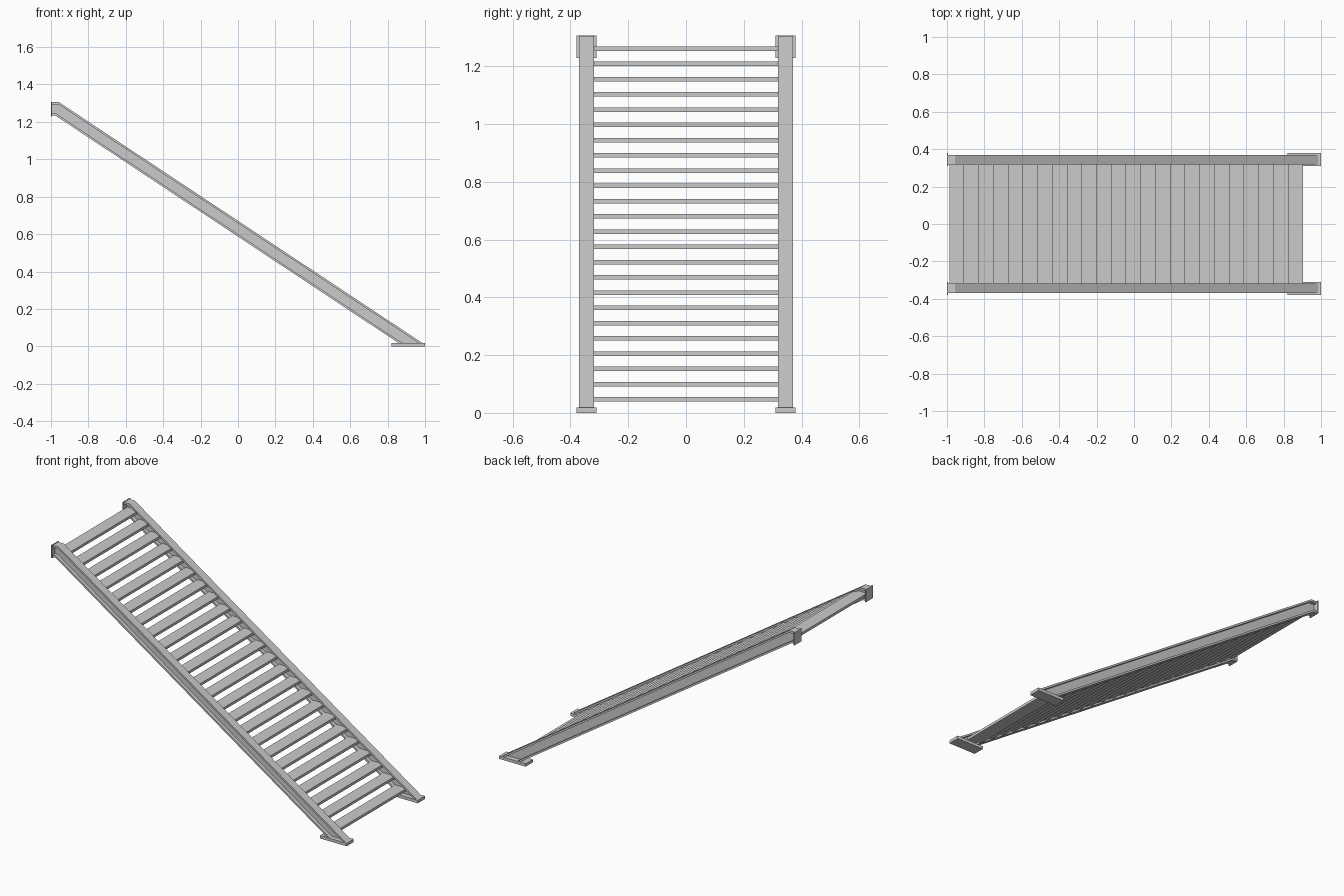
import bpy

cube = bpy.data.objects.get("Cube")
if cube:
    bpy.data.objects.remove(cube, do_unlink=True)

# One plain painted-steel grey
steel = bpy.data.materials.new("steel_grey")
steel.use_nodes = True
color = (0.6, 0.6, 0.6, 1)
steel.diffuse_color = color
steel.node_tree.nodes["Principled BSDF"].inputs["Base Color"].default_value = color


def prism(name, profile, y0, y1):
    """Extrude a side profile of (x, z) points from y0 to y1."""
    n = len(profile)
    verts = [(x, y, z) for y in (y0, y1) for x, z in profile]
    faces = [list(range(n)), list(range(2 * n - 1, n - 1, -1))]
    for i in range(n):
        j = (i + 1) % n
        faces.append([j, i, i + n, j + n])
    mesh = bpy.data.meshes.new(name)
    mesh.from_pydata(verts, [], faces)
    mesh.materials.append(steel)
    obj = bpy.data.objects.new(name, mesh)
    bpy.context.collection.objects.link(obj)
    return obj


def box(name, x0, x1, y0, y1, z0, z1):
    return prism(name, [(x0, z0), (x1, z0), (x1, z1), (x0, z1)], y0, y1)


FOOT = 0.018        # top of the foot plates
FLANGE = 0.013      # flange thickness, measured vertically
SLOPE = 0.663
CENTRE = 0.344      # distance of each stringer from the middle
HALF = 0.026        # half flange width
WEB = 0.004         # half web thickness
PLATE = 0.0345      # half width of end plates

# Upper and lower edges of the stringer, each with a short level top end
top_edge = [(-0.995, 1.305), (-0.957, 1.305), (0.985, FOOT)]
low_edge = [(-0.995, 1.233), (-0.975, 1.233), (0.858, FOOT)]
shift = FLANGE / SLOPE


def inset(edge, sign):
    """Move an edge up or down, keeping its foot on the plate."""
    (ax, az), (bx, bz), (cx, cz) = edge
    return [(ax, az + sign * FLANGE), (bx, bz + sign * FLANGE), (cx + sign * shift, cz)]


top_inner = inset(top_edge, -1)
low_inner = inset(low_edge, 1)

# Stringers: I-section with foot plate and wall plate
for side, s in (("left", 1), ("right", -1)):
    c = s * CENTRE
    prism(side + "_stringer_web", low_inner + top_inner[::-1], c - WEB, c + WEB)
    prism(side + "_top_flange", top_inner + top_edge[::-1], c - HALF, c + HALF)
    prism(side + "_bottom_flange", low_edge + low_inner[::-1], c - HALF, c + HALF)
    box(side + "_foot_plate", 0.82, 1.0, c - PLATE, c + PLATE, 0, FOOT)
    box(side + "_wall_plate", -1.0, -0.994, c - PLATE, c + PLATE, 1.229, 1.307)

# Treads running between the stringer webs
COUNT = 24
DEPTH = 0.0788
RISE = 0.0528
END = CENTRE - WEB
for i in range(COUNT):
    front = 0.904 - i * DEPTH
    z = 0.039 + i * RISE
    box(f"tread_{i + 1}", front - DEPTH, front, -END, END, z, z + 0.016)

# Make all normals face outward
import bmesh
for obj in bpy.context.collection.objects:
    if obj.type == "MESH" and steel.name in obj.data.materials:
        bm = bmesh.new()
        bm.from_mesh(obj.data)
        bmesh.ops.recalc_face_normals(bm, faces=bm.faces)
        bm.to_mesh(obj.data)
        bm.free()
